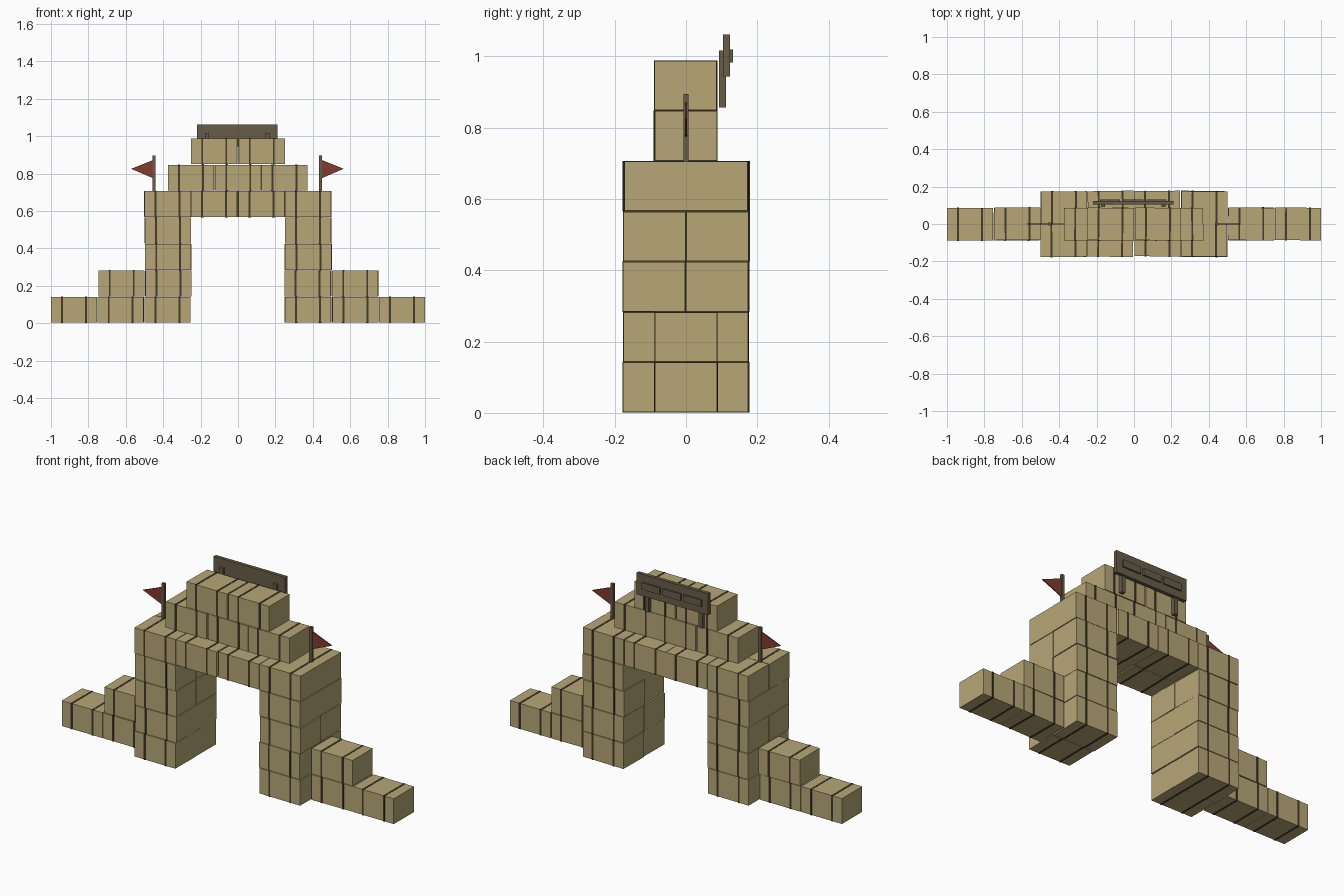
import bpy, bmesh, math, random
from mathutils import Matrix, Vector

if "Cube" in bpy.data.objects:
    bpy.data.objects.remove(bpy.data.objects["Cube"])

random.seed(4)


def material(name, rgb):
    m = bpy.data.materials.new(name)
    m.diffuse_color = (*rgb, 1)
    m.use_nodes = True
    m.node_tree.nodes["Principled BSDF"].inputs["Base Color"].default_value = m.diffuse_color
    return m


STRAW = material("straw", (0.475, 0.385, 0.185))
TWINE = material("dark twine", (0.06, 0.045, 0.022))
WOOD = material("weathered wood", (0.14, 0.108, 0.064))
RED = material("flag red", (0.22, 0.045, 0.03))


def add_box(bm, centre, size, mat=0):
    mtx = Matrix.Translation(centre) @ Matrix.Diagonal((*size, 1))
    verts = bmesh.ops.create_cube(bm, size=1, matrix=mtx)["verts"]
    for f in {f for v in verts for f in v.link_faces}:
        f.material_index = mat


def finish(bm, name, mats):
    bmesh.ops.recalc_face_normals(bm, faces=bm.faces)
    me = bpy.data.meshes.new(name)
    bm.to_mesh(me)
    bm.free()
    for m in mats:
        me.materials.append(m)
    ob = bpy.data.objects.new(name, me)
    bpy.context.collection.objects.link(ob)
    return ob


def box(name, centre, size, mat):
    bm = bmesh.new()
    add_box(bm, centre, size)
    return finish(bm, name, [mat])


L, D, H = 0.25, 0.176, 0.1412   # bale length, depth, height


def bale(x, y, row):
    """Straw bale with two twine bands, set down very slightly askew."""
    bm = bmesh.new()
    add_box(bm, (0, 0, 0), (L - 0.004, D - 0.002, H - 0.003))
    for s in (-1, 1):
        add_box(bm, (s * 0.064, 0, 0), (0.010, D + 0.001, H), 1)
    ob = finish(bm, "straw_bale", [STRAW, TWINE])
    j = random.uniform
    ob.location = (x + j(-.003, .003), y + j(-.002, .002), 0.001 + (row + 0.5) * H)
    ob.rotation_euler.z = math.radians(j(-1, 1))


# Side steps and legs
for s in (-1, 1):
    for x, row in ((0.875, 0), (0.625, 0), (0.625, 1)):
        bale(s * x, 0, row)
    for row in range(4):
        for y in (-D / 2, D / 2):
            bale(s * 0.375, y, row)

# Lintel, two bales deep
for x in (-0.375, -0.125, 0.125, 0.375):
    for y in (-D / 2, D / 2):
        bale(x, y, 4)

# Stepped crown
for x in (-0.25, 0, 0.25):
    bale(x, 0, 5)
for x in (-0.125, 0.125):
    bale(x, 0, 6)

# Sign on the back of the crown
box("sign_board", (-0.004, 0.1135, 1.003), (0.43, 0.019, 0.118), WOOD)
for x in (-0.125, 0, 0.125):
    box("sign_panel", (x - 0.004, 0.1265, 1.0015), (0.108, 0.011, 0.037), WOOD)
for x in (-0.166, 0.158):
    box("sign_post", (x, 0.102, 0.937), (0.022, 0.02, 0.16), WOOD)

# Flags on the shoulders
for s, x in ((-1, -0.448), (1, 0.442)):
    box("flag_pole", (x, 0, 0.80), (0.016, 0.014, 0.19), WOOD)
    bm = bmesh.new()
    tri = [bm.verts.new((x + s * dx, -0.003, z))
           for dx, z in ((0.006, 0.775), (0.123, 0.825), (0.006, 0.872))]
    face = bm.faces.new(tri)
    ext = bmesh.ops.extrude_face_region(bm, geom=[face], use_keep_orig=True)
    bmesh.ops.translate(bm, vec=Vector((0, 0.006, 0)),
                        verts=[v for v in ext["geom"] if isinstance(v, bmesh.types.BMVert)])
    finish(bm, "flag", [RED])
